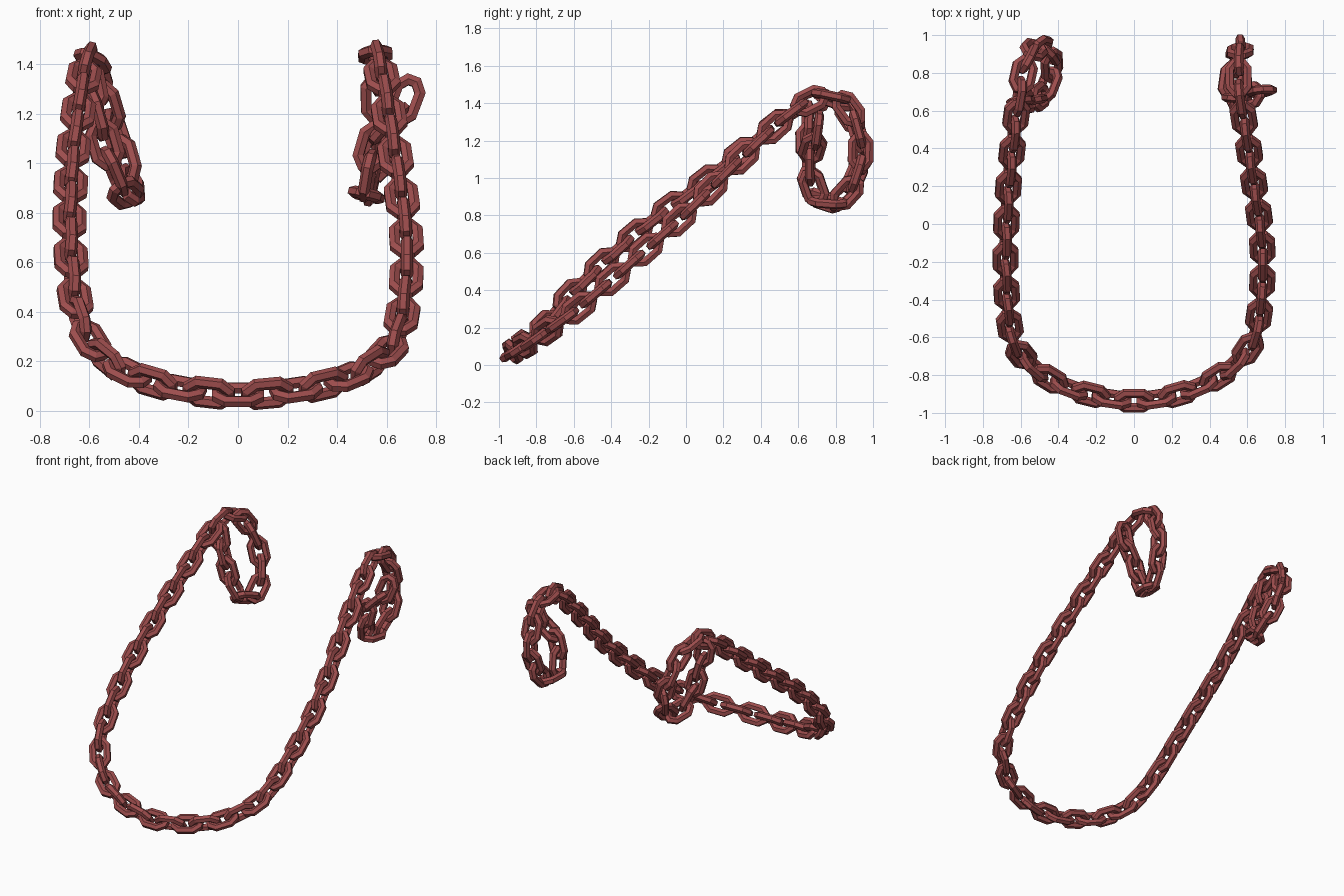
import bpy, bmesh, math
from mathutils import Vector, Matrix, Quaternion

if "Cube" in bpy.data.objects:
    bpy.data.objects.remove(bpy.data.objects["Cube"])

PITCH = 0.1192  # spacing between neighbouring links
R = 0.0245      # wire radius
SIDES = 6       # wire cross-section sides

# Half paths from the bottom centre outwards: strand, then hanging loop
right = [(0, -.935, .065), (.2, -.91, .08), (.4, -.835, .12), (.55, -.725, .195),
         (.635, -.6, .285), (.67, -.42, .435), (.682, -.2, .63), (.668, 0, .81),
         (.635, .22, 1.03), (.6, .45, 1.25), (.575, .6, 1.375), (.555, .75, 1.44),
         (.56, .87, 1.37), (.565, .93, 1.2), (.56, .92, 1.05), (.54, .85, .91),
         (.515, .73, .875), (.53, .675, .98), (.555, .665, 1.1), (.62, .68, 1.17),
         (.665, .7, 1.23), (.70, .71, 1.35)]
left = [(-.2, -.91, .085), (-.4, -.845, .135), (-.55, -.74, .225), (-.63, -.64, .35),
        (-.66, -.52, .47), (-.675, -.35, .63), (-.68, -.17, .78), (-.675, .02, .92),
        (-.665, .2, 1.06), (-.645, .39, 1.21), (-.625, .56, 1.34), (-.6, .72, 1.42),
        (-.57, .85, 1.37), (-.52, .93, 1.2), (-.47, .92, 1.05), (-.435, .84, .91),
        (-.46, .72, .885), (-.52, .66, 1.02), (-.565, .655, 1.18), (-.6, .65, 1.31), (-.61, .66, 1.4)]


def smooth_path(points, steps=24):
    """Catmull-Rom samples through the points."""
    p = [Vector(q) for q in points]
    p = [2 * p[0] - p[1]] + p + [2 * p[-1] - p[-2]]
    out = []
    for i in range(1, len(p) - 2):
        a, b, c, d = p[i - 1:i + 3]
        for k in range(steps):
            t = k / steps
            out.append(0.5 * (2 * b + (c - a) * t + (2 * a - 5 * b + 4 * c - d) * t * t
                              + (3 * b - a - 3 * c + d) * t ** 3))
    return out + [p[-2]]


path = smooth_path(left[::-1] + right)
dist = [0.0]
for a, b in zip(path, path[1:]):
    dist.append(dist[-1] + (b - a).length)
centre = dist[len(left) * 24]


def at(s):
    """Point at arc length s, extended straight past the ends."""
    i = 0
    while i < len(path) - 2 and dist[i + 1] < s:
        i += 1
    return path[i].lerp(path[i + 1], (s - dist[i]) / (dist[i + 1] - dist[i]))


# One link: elongated octagon swept with a hexagonal wire, lying in local XY
outline = [(.048, .047), (.084, .018), (.084, -.018), (.048, -.047),
           (-.048, -.047), (-.084, -.018), (-.084, .018), (-.048, .047)]
bm = bmesh.new()
rings = []
n = len(outline)
for i in range(n):
    p = Vector((*outline[i], 0))
    d0 = (p - Vector((*outline[i - 1], 0))).normalized()
    d1 = (Vector((*outline[(i + 1) % n], 0)) - p).normalized()
    tan = (d0 + d1).normalized()
    side = Vector((-tan.y, tan.x, 0)) / max(.5, tan.dot(d0))
    ring = []
    for k in range(SIDES):
        ang = math.tau * (k + .5) / SIDES
        ring.append(bm.verts.new(p + side * R * math.cos(ang)
                                 + Vector((0, 0, R * math.sin(ang)))))
    rings.append(ring)
for i in range(n):
    a, b = rings[i], rings[(i + 1) % n]
    for k in range(SIDES):
        m = (k + 1) % SIDES
        bm.faces.new((a[k], a[m], b[m], b[k]))
bmesh.ops.recalc_face_normals(bm, faces=bm.faces)
link_mesh = bpy.data.meshes.new("chain_link")
bm.to_mesh(link_mesh)
bm.free()

mat = bpy.data.materials.new("red_metal")
mat.diffuse_color = (.34, .075, .075, 1)
mat.use_nodes = True
mat.node_tree.nodes["Principled BSDF"].inputs["Base Color"].default_value = mat.diffuse_color
link_mesh.materials.append(mat)


# Place links outwards from the centre, each turned 90 degrees from the last
def lay_links(direction, first, label, end_normal=None, twisted=6):
    up = Vector((0, -.58, .81))
    prev = Vector((1, 0, 0))
    frames = []
    k = 0
    while True:
        s = centre + direction * k * PITCH
        if s < .07 or s > dist[-1] - .07:
            break
        tan = (at(s + PITCH / 2) - at(s - PITCH / 2)).normalized()
        up = prev.rotation_difference(tan) @ up
        up = (up - tan * up.dot(tan)).normalized()
        prev = tan
        frames.append((at(s), tan, up if k % 2 == 0 else tan.cross(up)))
        k += 1
    # Roll needed so that the free end link faces end_normal
    roll = 0
    if end_normal:
        _, tan, z = frames[-1]
        e = Vector(end_normal)
        roll = math.atan2(e.dot(tan.cross(z)), e.dot(z))
        roll = (roll + math.pi / 2) % math.pi - math.pi / 2
    for k, (pos, tan, z) in enumerate(frames):
        if k < first:
            continue
        share = max(0, k - len(frames) + 1 + twisted) / twisted
        z = Quaternion(tan, roll * share) @ z
        rot = Matrix((tan, z.cross(tan), z)).transposed().to_4x4()
        ob = bpy.data.objects.new(f"{label}_link_{k:02d}", link_mesh)
        ob.matrix_world = Matrix.Translation(pos) @ rot
        bpy.context.collection.objects.link(ob)


lay_links(1, 0, "right", (0, 1, 0))
lay_links(-1, 1, "left")
